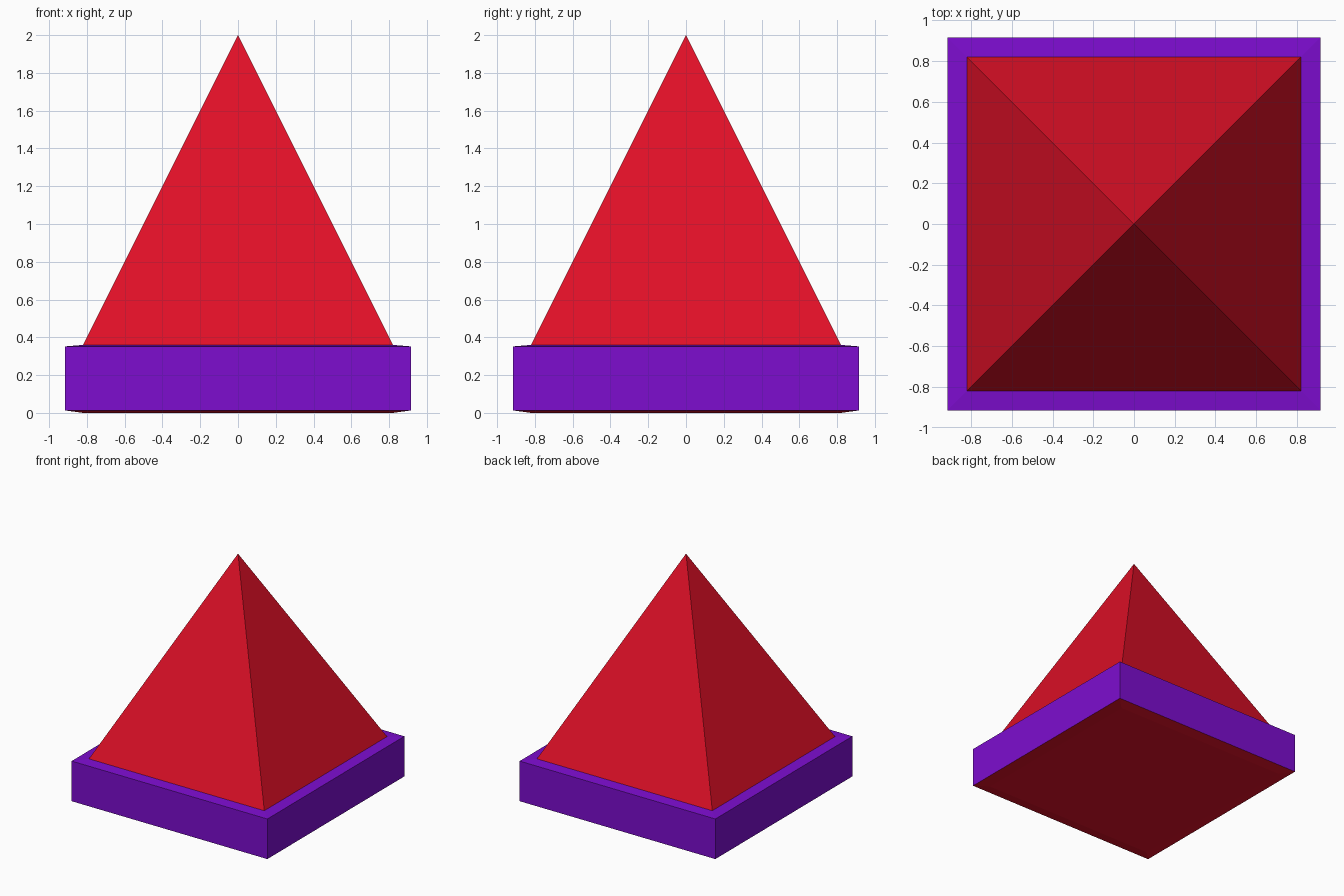
import bpy, bmesh

if "Cube" in bpy.data.objects:
    bpy.data.objects.remove(bpy.data.objects["Cube"])


def material(name, rgb):
    m = bpy.data.materials.new(name)
    m.diffuse_color = (*rgb, 1.0)
    m.use_nodes = True
    m.node_tree.nodes["Principled BSDF"].inputs["Base Color"].default_value = m.diffuse_color
    return m


red = material("red", (0.74, 0.005, 0.02))
purple = material("purple", (0.205, 0.004, 0.625))


def square(bm, half, z):
    return [bm.verts.new((sx * half, sy * half, z))
            for sx, sy in ((-1, -1), (1, -1), (1, 1), (-1, 1))]


def finish(bm, name, mats):
    bmesh.ops.recalc_face_normals(bm, faces=bm.faces[:])
    mesh = bpy.data.meshes.new(name)
    bm.to_mesh(mesh)
    bm.free()
    for m in mats:
        mesh.materials.append(m)
    bpy.context.collection.objects.link(bpy.data.objects.new(name, mesh))


# Square plinth with slightly sloping rims; underside is red
bm = bmesh.new()
profile = [(0.82, 0.0), (0.915, 0.013), (0.915, 0.352), (0.82, 0.36)]
rings = [square(bm, h, z) for h, z in profile]
for a, b in zip(rings, rings[1:]):
    for i in range(4):
        j = (i + 1) % 4
        bm.faces.new((a[i], a[j], b[j], b[i]))
bm.faces.new(rings[0])
bm.faces.new(rings[-1])
for f in bm.faces:
    f.material_index = 1 if f.calc_center_median().z < 0.05 else 0
finish(bm, "plinth", [purple, red])

# Four-sided pyramid standing on the plinth
bm = bmesh.new()
base = square(bm, 0.82, 0.36)
apex = bm.verts.new((0, 0, 2.0))
for i in range(4):
    bm.faces.new((base[i], base[(i + 1) % 4], apex))
bm.faces.new(base)
finish(bm, "pyramid", [red])
